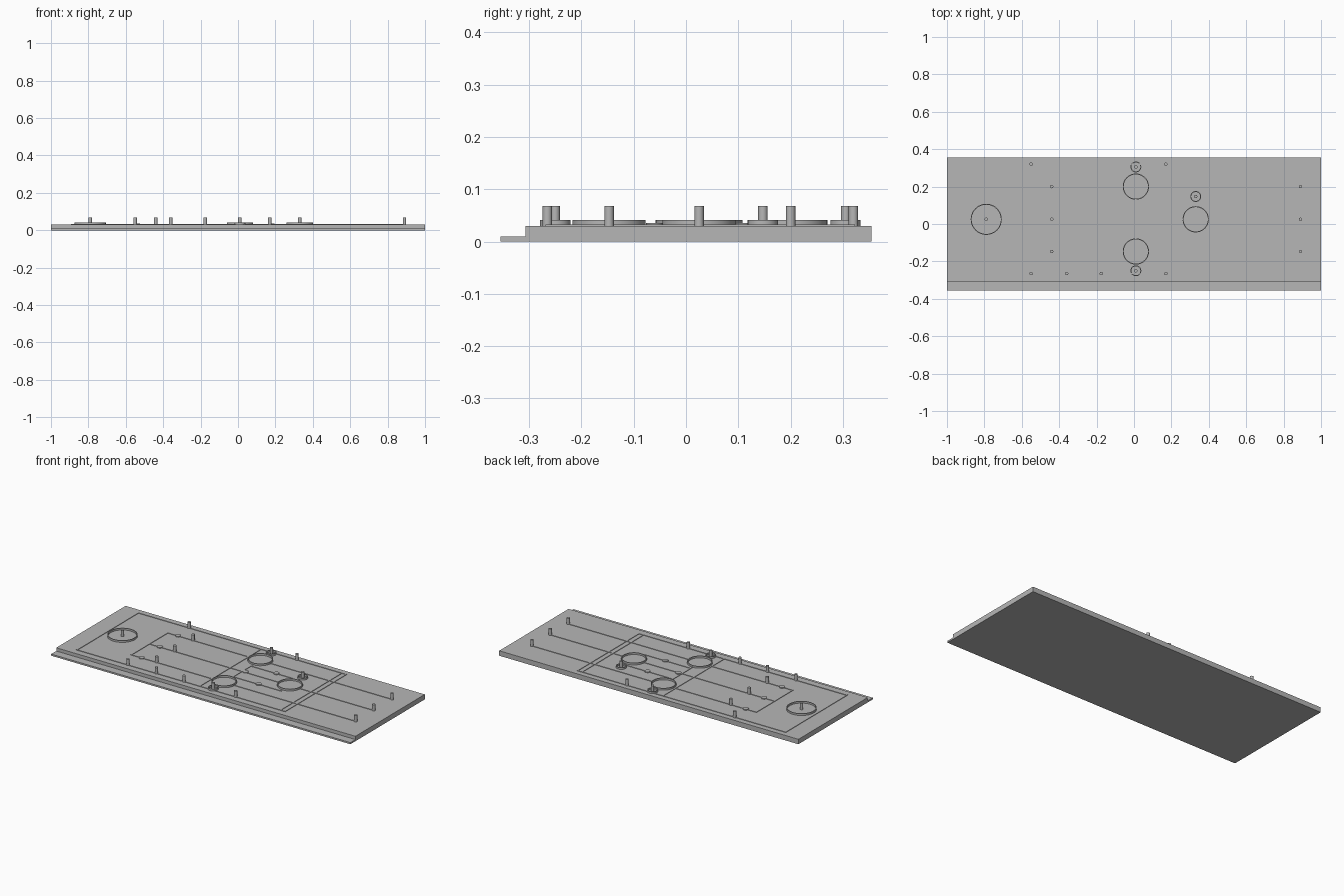
import bpy
import bmesh
from mathutils import Matrix, Vector

cube = bpy.data.objects.get("Cube")
if cube:
    bpy.data.objects.remove(cube, do_unlink=True)

GREY = (0.47, 0.47, 0.47, 1)
grey = bpy.data.materials.new("plain grey")
grey.use_nodes = True
grey.diffuse_color = GREY
grey.node_tree.nodes["Principled BSDF"].inputs["Base Color"].default_value = GREY

TOP = 0.03       # upper face of the plate
RIDGE = 0.003    # height of the raised lines


def finish(name, bm, smooth=False):
    mesh = bpy.data.meshes.new(name)
    bm.to_mesh(mesh)
    bm.free()
    mesh.materials.append(grey)
    obj = bpy.data.objects.new(name, mesh)
    bpy.context.collection.objects.link(obj)
    if smooth:
        bpy.ops.object.select_all(action="DESELECT")
        obj.select_set(True)
        bpy.context.view_layer.objects.active = obj
        bpy.ops.object.shade_smooth_by_angle()
    return obj


def box(bm, low, high):
    low, high = Vector(low), Vector(high)
    matrix = Matrix.Translation((low + high) / 2) @ Matrix.Diagonal((high - low).to_4d())
    bmesh.ops.create_cube(bm, size=1, matrix=matrix)


def disc(bm, x, y, radius, bottom, top, sides=32):
    bmesh.ops.create_cone(bm, cap_ends=True, segments=sides, radius1=radius,
                          radius2=radius, depth=top - bottom,
                          matrix=Matrix.Translation((x, y, (top + bottom) / 2)))


def hoop(bm, x, y, radius, wall, bottom, top, sides=64):
    # spin a rectangular wall section around the centre
    corners = [(radius, bottom), (radius, top), (radius - wall, top), (radius - wall, bottom)]
    verts = [bm.verts.new((x + r, y, z)) for r, z in corners]
    edges = [bm.edges.new((verts[i], verts[(i + 1) % 4])) for i in range(4)]
    bmesh.ops.spin(bm, geom=verts + edges, cent=(x, y, 0), axis=(0, 0, 1),
                   angle=6.2831853, steps=sides, use_merge=True)


def ridge(bm, x1, y1, x2, y2, width=0.007):
    h = width / 2
    box(bm, (min(x1, x2) - h, min(y1, y2) - h, TOP - 0.002),
        (max(x1, x2) + h, max(y1, y2) + h, TOP + RIDGE))


# Plate with a low ledge along the front: one profile extruded across x
bm = bmesh.new()
profile = [(-0.355, 0), (0.355, 0), (0.355, TOP), (-0.307, TOP), (-0.307, 0.01), (-0.355, 0.01)]
face = bm.faces.new([bm.verts.new((-1, y, z)) for y, z in profile])
side = bmesh.ops.extrude_face_region(bm, geom=[face])
bmesh.ops.translate(bm, vec=(2, 0, 0),
                    verts=[v for v in side["geom"] if isinstance(v, bmesh.types.BMVert)])
bmesh.ops.recalc_face_normals(bm, faces=bm.faces)
finish("base_plate", bm)

# Rows shared by the raised lines and the pins
rows = (0.2, 0.025, -0.147)
front, back = -0.265, 0.32

# Raised outline
bm = bmesh.new()
for y in (front, back):
    ridge(bm, -0.89, y, 0.5, y)
for x in (-0.89, -0.07, 0.47, 0.5):
    ridge(bm, x, front, x, back)
finish("raised_outline", bm)

# Raised lines joining the rings and pins
bm = bmesh.new()
ridge(bm, -0.61, rows[2], -0.61, rows[0])
for y in rows:
    ridge(bm, -0.61, y, -0.06, y)
for y in (rows[0], rows[2]):
    ridge(bm, 0.08, y, 0.89, y)
ridge(bm, 0.4, rows[1], 0.89, rows[1])
ridge(bm, -0.06, rows[1], 0.26, rows[1])
ridge(bm, 0.01, -0.077, 0.01, 0.13)
for y in (0.11, -0.06):
    ridge(bm, 0.01, y, 0.33, y)
finish("raised_lines", bm)

# Low round pads
bm = bmesh.new()
for x, y in [(-0.54, y) for y in rows] + [(0.03, 0.03), (0.18, 0.11), (0.18, -0.06)]:
    disc(bm, x, y, 0.016, TOP - 0.002, TOP + 0.005)
finish("low_pads", bm, True)

# Large and small open rings
bm = bmesh.new()
small = [(0.01, 0.305), (0.33, 0.147), (0.01, -0.25)]
large = [(0.01, rows[0], 0.07), (0.33, rows[1], 0.07), (0.01, rows[2], 0.07), (-0.79, rows[1], 0.083)]
for x, y, r in large + [(x, y, 0.029) for x, y in small]:
    hoop(bm, x, y, r, 0.005, TOP - 0.002, 0.041)
bmesh.ops.recalc_face_normals(bm, faces=bm.faces)
finish("rings", bm, True)

# Upright pins
bm = bmesh.new()
pins = small + [(-0.79, rows[1])]
pins += [(x, y) for x in (-0.44, 0.89) for y in rows]
pins += [(x, y) for x in (-0.55, 0.17) for y in (front, back)]
pins += [(x, front) for x in (-0.36, -0.175)]
for x, y in pins:
    disc(bm, x, y, 0.009, TOP - 0.002, 0.068, 24)
finish("pins", bm, True)
